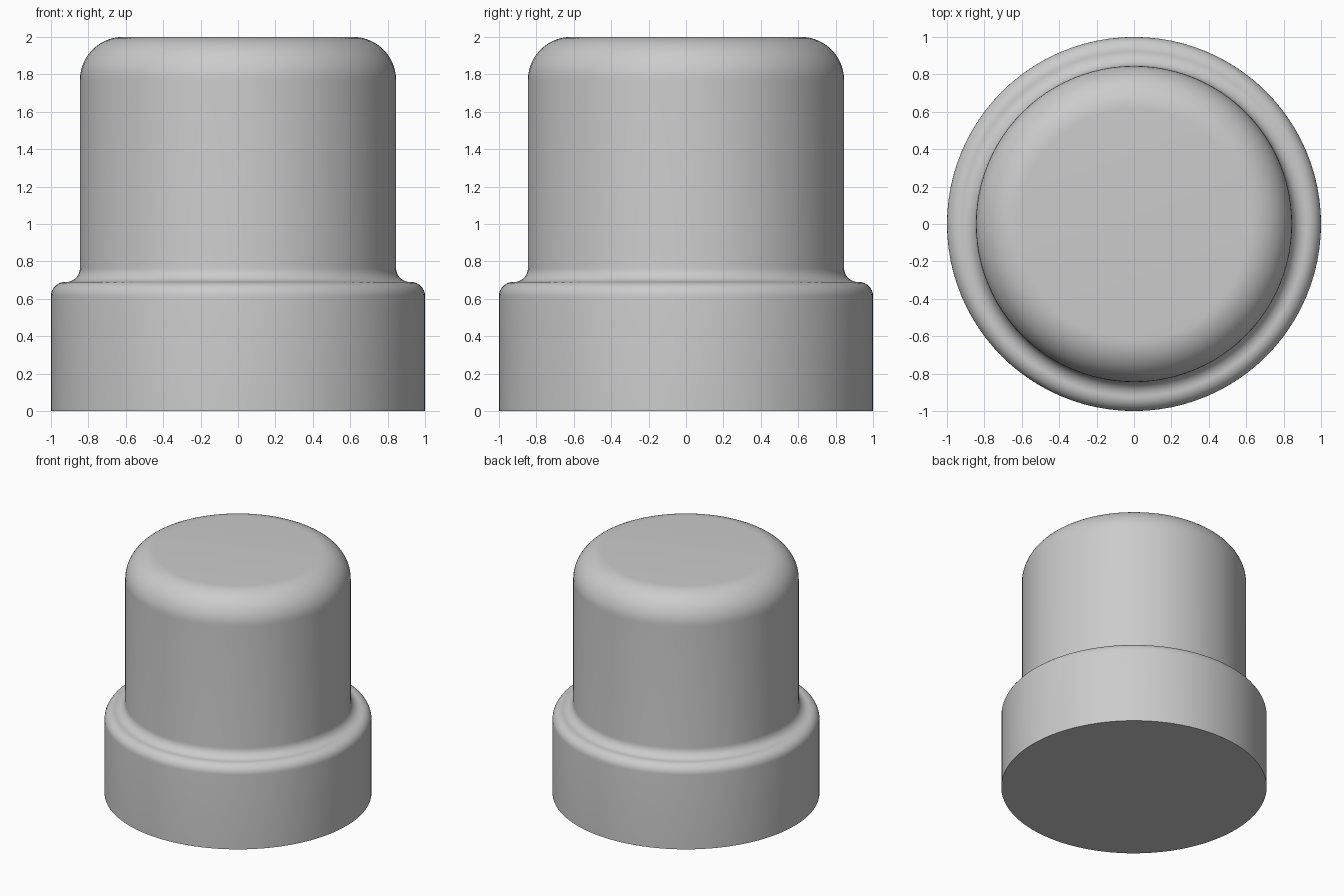
import bpy
import bmesh
from math import cos, sin, pi, radians
from mathutils import Matrix

SEGMENTS = 96

cube = bpy.data.objects.get("Cube")
if cube:
    bpy.data.objects.remove(cube, do_unlink=True)


def arc(cx, cz, radius, start, end, steps):
    """Points of a fillet, angles in degrees."""
    angles = [radians(start + (end - start) * i / steps) for i in range(steps + 1)]
    return [(cx + radius * cos(a), cz + radius * sin(a)) for a in angles]


# Half profile from the base centre to the top centre
profile = [(0, 0), (1, 0)]
profile += arc(0.925, 0.615, 0.075, 0, 90, 8)       # rounded collar edge
profile += arc(0.92, 0.765, 0.075, 270, 180, 8)     # hollow fillet at the neck
profile += arc(0.615, 1.77, 0.23, 0, 90, 14)        # rounded cap edge
profile += [(0, 2)]

# Revolve the profile
bm = bmesh.new()
verts = [bm.verts.new((r, 0, z)) for r, z in profile]
edges = [bm.edges.new(pair) for pair in zip(verts, verts[1:])]
bmesh.ops.spin(bm, geom=verts + edges, cent=(0, 0, 0), axis=(0, 0, 1),
               angle=2 * pi, steps=SEGMENTS)
bmesh.ops.remove_doubles(bm, verts=bm.verts, dist=0.0005)
bmesh.ops.recalc_face_normals(bm, faces=bm.faces)
mesh = bpy.data.meshes.new("stepped_button")
bm.to_mesh(mesh)
bm.free()
button = bpy.data.objects.new("stepped_button", mesh)
bpy.context.collection.objects.link(button)

# Plain grey finish
grey = bpy.data.materials.new("light_grey")
grey.use_nodes = True
colour = (0.6, 0.6, 0.6, 1)
grey.diffuse_color = colour
grey.node_tree.nodes["Principled BSDF"].inputs["Base Color"].default_value = colour
mesh.materials.append(grey)

# Smooth sides with a sharp bottom rim
bpy.ops.object.select_all(action="DESELECT")
button.select_set(True)
bpy.context.view_layer.objects.active = button
bpy.ops.object.shade_smooth_by_angle(angle=radians(35))
